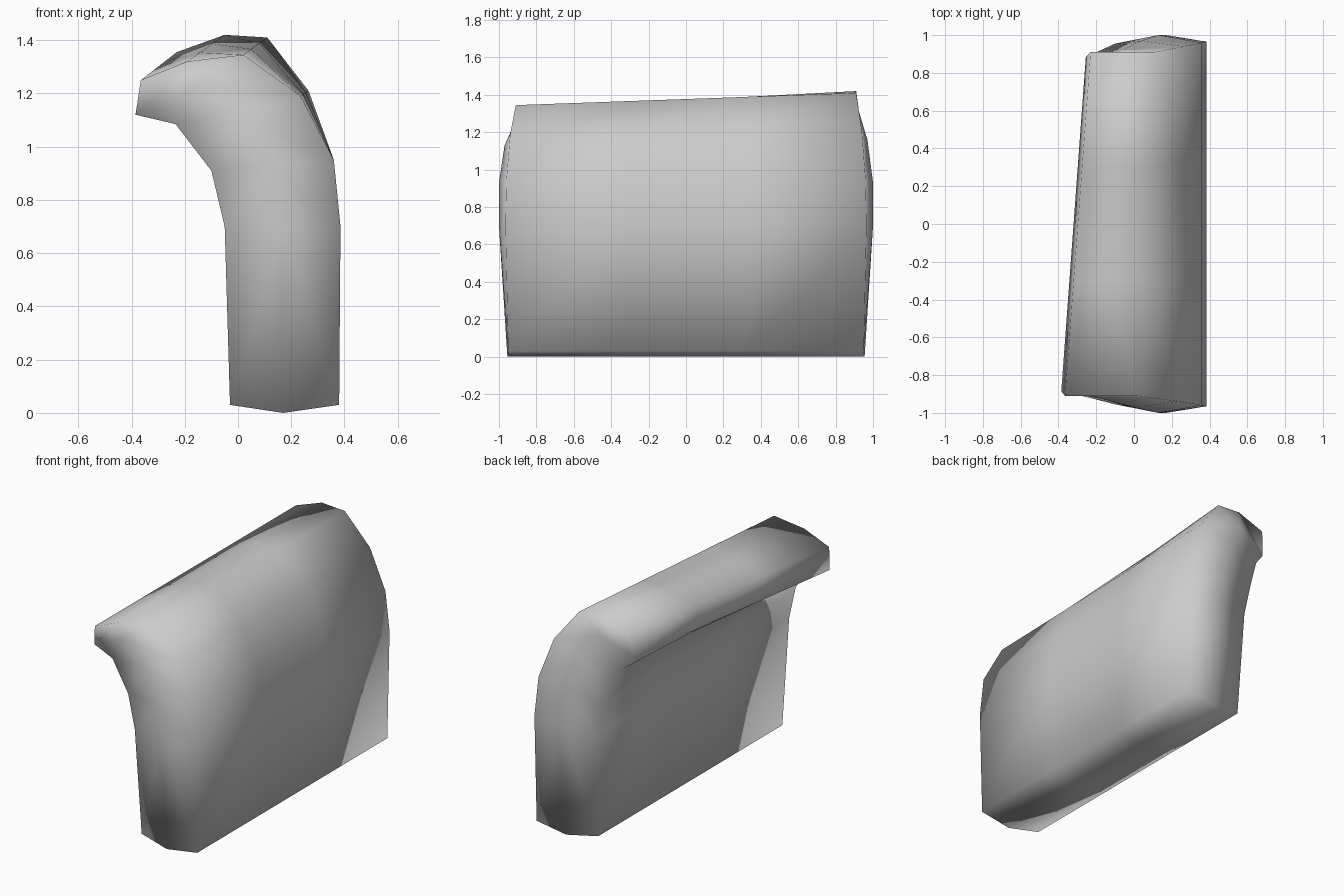
import bpy
import bmesh

if "Cube" in bpy.data.objects:
    bpy.data.objects.remove(bpy.data.objects["Cube"], do_unlink=True)

# Hooked profile around the edge: (x, z, half length, back shift in x, back shift in z)
OUTER = [(.38, .03, .95, 0, 0), (.385, .7, .965, 0, 0), (.36, .95, .96, 0, 0),
         (.235, 1.19, .94, .03, .02), (.02, 1.345, .91, .09, .065)]
TIP = [(-.19, 1.32, .91, .14, .1), (-.365, 1.25, .91, .135, .105)]
INNER = [(-.385, 1.12, .885, .13, .09), (-.235, 1.085, .92, .06, .03),
         (-.1, .91, .955, 0, 0), (-.05, .7, .96, 0, 0), (-.03, .03, .92, 0, 0)]
BOTTOM = [(.17, 0, .955, 0, 0)]
PROFILE = OUTER + TIP + INNER + BOTTOM

# Bulging middle line of each end, from low to high
SPINE = [(.17, .7, 1, 0, 0), (.13, .93, 1, 0, 0),
         (0, 1.13, .97, .04, .03), (-.17, 1.23, .925, .12, .08)]


def place(bm, points, t):
    """Add the points at lengthwise position t, from -1 (front) to 1 (back)."""
    blend = (t + 1) / 2
    return [bm.verts.new((x + dx * blend, depth * t, z + dz * blend))
            for x, z, depth, dx, dz in points]


def add_end(bm, ring, t):
    """Close one end with quads on both sides of the bulging middle line."""
    spine = [ring[-1]] + place(bm, SPINE, t)
    last = len(ring) - 2
    for k in range(len(SPINE)):
        bm.faces.new((ring[k], ring[k + 1], spine[k + 1], spine[k]))
        bm.faces.new((ring[last - k], spine[k], spine[k + 1], ring[last - k - 1]))
    top = len(OUTER)
    bm.faces.new((ring[top - 1], ring[top], spine[-1]))
    bm.faces.new((ring[top], ring[top + 1], ring[top + 2], spine[-1]))


def make_material(name, color):
    mat = bpy.data.materials.new(name)
    mat.use_nodes = True
    mat.diffuse_color = color
    for node in mat.node_tree.nodes:
        if node.type == "BSDF_PRINCIPLED":
            node.inputs["Base Color"].default_value = color
    return mat


# Long sides, lofted through evenly spaced sections
bm = bmesh.new()
stations = [-1, -1 / 3, 1 / 3, 1]
rings = [place(bm, PROFILE, t) for t in stations]
count = len(PROFILE)
for near, far in zip(rings, rings[1:]):
    for i in range(count):
        j = (i + 1) % count
        bm.faces.new((near[i], near[j], far[j], far[i]))

# Both ends
add_end(bm, rings[0], stations[0])
add_end(bm, rings[-1], stations[-1])
bmesh.ops.recalc_face_normals(bm, faces=bm.faces[:])
for face in bm.faces:
    face.smooth = True

mesh = bpy.data.meshes.new("curved_panel")
bm.to_mesh(mesh)
bm.free()
panel = bpy.data.objects.new("curved_panel", mesh)
bpy.context.collection.objects.link(panel)
mesh.materials.append(make_material("plain_grey", (.6, .6, .6, 1)))
